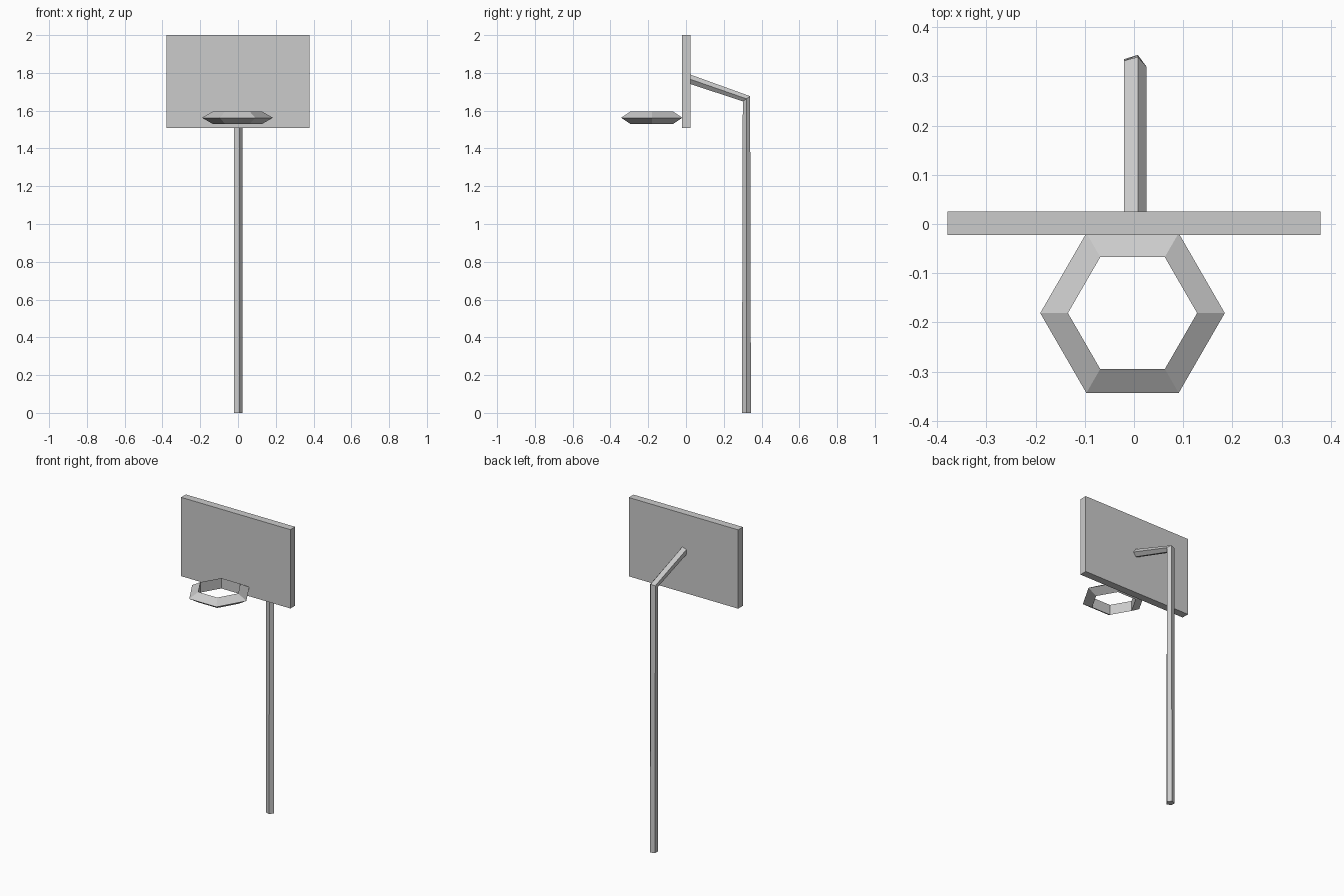
import bpy, bmesh
from math import sin, cos, pi
from mathutils import Vector

if "Cube" in bpy.data.objects:
    bpy.data.objects.remove(bpy.data.objects["Cube"])


def finish(bm, name):
    bmesh.ops.recalc_face_normals(bm, faces=bm.faces)
    mesh = bpy.data.meshes.new(name)
    bm.to_mesh(mesh)
    bm.free()
    obj = bpy.data.objects.new(name, mesh)
    bpy.context.collection.objects.link(obj)
    return obj


def skin_rings(bm, rings, closed=False):
    """Bridge successive vertex rings; cap the ends when the path is open."""
    n = len(rings[0])
    pairs = list(zip(rings, rings[1:]))
    if closed:
        pairs.append((rings[-1], rings[0]))
    else:
        bm.faces.new(rings[0])
        bm.faces.new(rings[-1])
    for a, b in pairs:
        for i in range(n):
            j = (i + 1) % n
            bm.faces.new((a[i], a[j], b[j], b[i]))


# Backboard: flat slab
bm = bmesh.new()
bmesh.ops.create_cube(bm, size=1)
bmesh.ops.scale(bm, vec=(0.757, 0.047, 0.493), verts=bm.verts)
bmesh.ops.translate(bm, vec=(0, 0.0015, 1.7535), verts=bm.verts)
finish(bm, "backboard")

# Support pole: five-sided tube bent forward to the board
path = [Vector(p) for p in ((0, 0.32, 0), (0, 0.32, 1.663), (0, 0.01, 1.7705))]
radius, sides = 0.025, 5
bm = bmesh.new()
rings = []
for k, p in enumerate(path):
    tangent = Vector()
    if k > 0:
        tangent += (p - path[k - 1]).normalized()
    if k < len(path) - 1:
        tangent += (path[k + 1] - p).normalized()
    tangent.normalize()
    side = Vector((1, 0, 0))
    out = side.cross(tangent) * -1
    ring = []
    for i in range(sides):
        a = 2 * pi * i / sides
        ring.append(bm.verts.new(p + radius * (side * cos(a) + out * sin(a))))
    rings.append(ring)
skin_rings(bm, rings)
finish(bm, "support_pole")

# Hoop: six-sided ring with a triangular section pointing outward
centre = Vector((-0.003, -0.181, 1.5625))
major, minor = 0.150, 0.0375
bm = bmesh.new()
rings = []
for k in range(6):
    a = 2 * pi * k / 6
    ring = []
    for i in range(3):
        t = 2 * pi * i / 3
        d = major + minor * cos(t)
        ring.append(bm.verts.new(centre + Vector((d * cos(a), d * sin(a), minor * sin(t)))))
    rings.append(ring)
skin_rings(bm, rings, closed=True)
finish(bm, "hoop")
